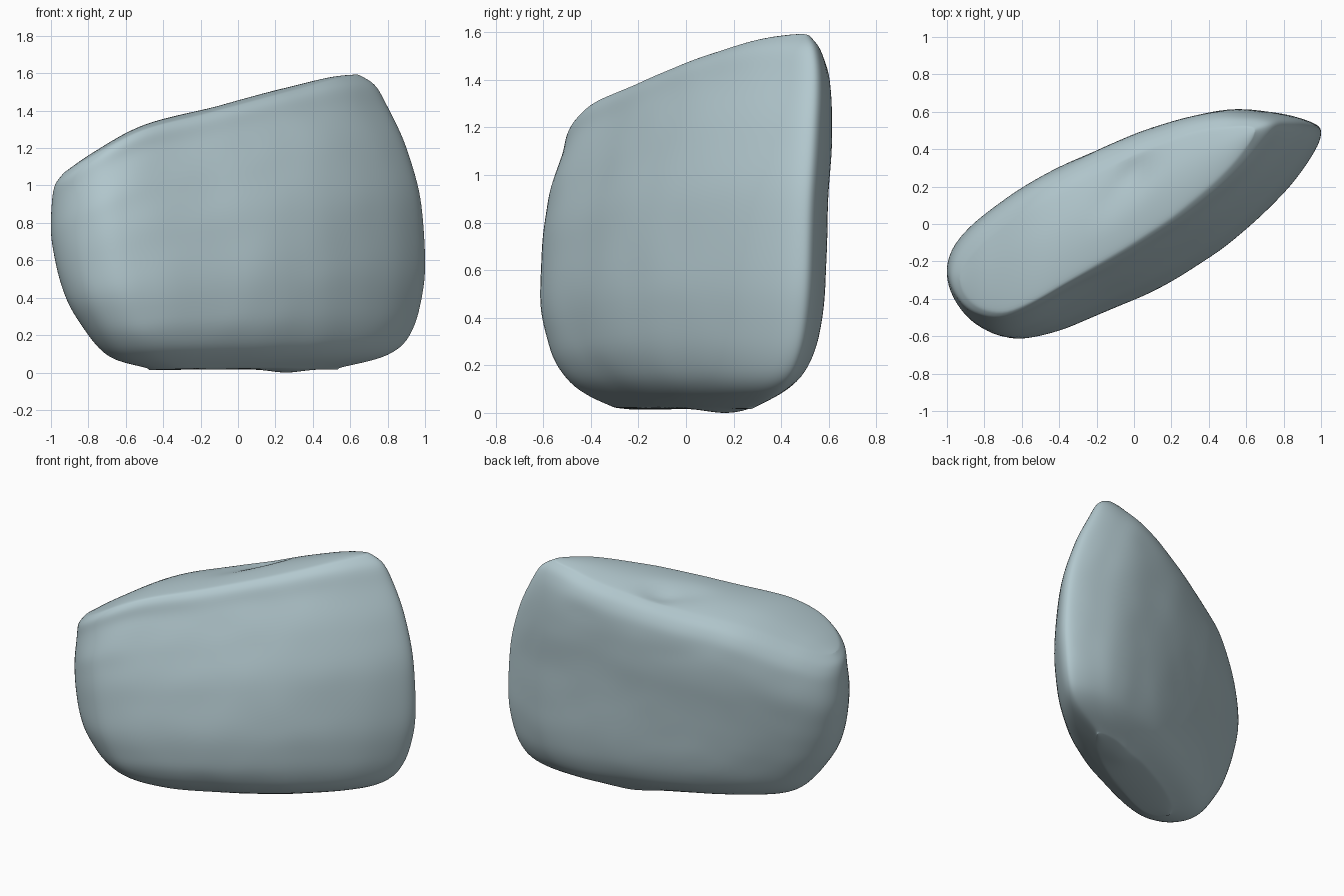
import bpy, bmesh, math
from mathutils import Vector, noise

if "Cube" in bpy.data.objects:
    bpy.data.objects.remove(bpy.data.objects["Cube"])


def curve(keys):
    """Smooth interpolation through (x, y) keys."""
    n = len(keys)
    sl = [(keys[i + 1][1] - keys[i][1]) / (keys[i + 1][0] - keys[i][0]) for i in range(n - 1)]
    m = [sl[0]] + [0 if sl[i - 1] * sl[i] <= 0 else 2 * sl[i - 1] * sl[i] / (sl[i - 1] + sl[i])
                   for i in range(1, n - 1)] + [sl[-1]]

    def f(x):
        x = min(max(x, keys[0][0]), keys[-1][0])
        i = 0
        while i < n - 2 and x > keys[i + 1][0]:
            i += 1
        (x0, y0), (x1, y1) = keys[i], keys[i + 1]
        h = x1 - x0
        t = (x - x0) / h
        return (y0 * (1 + 2 * t) * (1 - t) ** 2 + y1 * t * t * (3 - 2 * t)
                + h * m[i] * t * (1 - t) ** 2 + h * m[i + 1] * t * t * (t - 1))
    return f


def angle(keys):
    return curve([(math.acos(-u), v) for u, v in keys])


# Height of the sloping top along x
top = curve([(-1, 1.025), (-.95, 1.05), (-.8, 1.15), (-.5, 1.312), (-.2, 1.39), (0, 1.443),
             (.3, 1.52), (.55, 1.577), (.65, 1.585), (1, 1.585)])
# Bulge of the front and back faces from the line joining the two ends
front = angle([(-1, 0), (-.97, .14), (-.85, .32), (-.64, .45), (-.4, .48), (0, .475),
               (.4, .41), (.6, .335), (.8, .23), (.95, .1), (1, 0)])
back = angle([(-1, 0), (-.95, .13), (-.8, .22), (-.4, .315), (0, .33), (.4, .295),
              (.62, .245), (.8, .16), (.95, .07), (1, 0)])
# Per level: height fraction, left x, right x, left y, right y, front scale, back scale
LEVELS = [(.012, -.48, .54, -.22, .28, .36, .36), (.05, -.66, .79, -.24, .37, .62, .62),
          (.1, -.74, .9, -.25, .43, .82, .8), (.2, -.825, .968, -.27, .47, .97, .95),
          (.35, -.915, 1.003, -.28, .49, 1.03, 1), (.55, -.975, .985, -.265, .5, 1.0, 1),
          (.75, -1.003, .905, -.25, .52, .89, .98), (.9, -.995, .795, -.26, .53, .76, .91),
          (.97, -.978, .73, -.28, .52, .69, .79), (1, -.935, .65, -.29, .5, .6, .6)]
chan = [curve([(r[0], r[i]) for r in LEVELS]) for i in range(1, 7)]

N = 64  # steps along each face


def ring(s, k=1.0):
    """One closed ring at height fraction s; k narrows it to fill the caps."""
    xl, xr, yl, yr, fs, bs = [c(s) for c in chan]
    pts = []
    for j in range(2 * N):
        th = math.pi * (j if j <= N else 2 * N - j) / N
        a = (1 - math.cos(th)) / 2
        x = xl + (xr - xl) * a
        # the front face stays fuller high up on the left
        shoulder = 1 + .17 * min(1, s / .75) ** 3 * math.exp(-((a - .14) / .22) ** 2)
        df, db = -front(th) * fs * shoulder, back(th) * bs
        d = df if j <= N else db
        mid = (df + db) / 2
        d = mid + (d - mid) * k
        y = yl + (yr - yl) * a + d
        z = s * top(x) - s ** 6 * math.sin(th) * (.015 + .06 * max(0, d))
        if s > .99:                      # soft crown and chipped dents on top
            z += .025 * (1 - k * k) * math.sin(th)
            for cx, cy, dep in ((.0, .27, .05), (-.12, .13, .025)):
                p, q = x - cx, y - cy
                z -= dep * math.exp(-((p + q) / .13) ** 2 - ((p - q) / .08) ** 2)
        if s < .06:                      # small lump under the base
            z -= .02 * math.exp(-((x - .25) ** 2 + (y - .18) ** 2) / .012)
        if s < .02:
            z -= .008 * (1 - k * k)
        p = Vector((x, y, z))
        amp = .006 * min(1, s * 8)
        n = noise.noise(p * 5) + .5 * noise.noise(p * 13)
        p.y += amp * n * (-1 if j <= N else 1) * math.sin(th)
        pts.append(p)
    return pts


# Stack rings: underside, sides, top
fills = [.1, .25, .4, .55, .7, .82, .92]
heights = [.012 + .988 * (.5 - .5 * math.cos(math.pi * i / 60)) for i in range(61)]
rings = [ring(.012, k) for k in fills] + [ring(s) for s in heights] + [ring(1, k) for k in reversed(fills)]
verts = [p for r in rings for p in r]
W = 2 * N
faces = []
for r in range(len(rings) - 1):
    for j in range(W):
        k = (j + 1) % W
        faces.append((r * W + j, r * W + k, (r + 1) * W + k, (r + 1) * W + j))
for base, flip in ((0, True), ((len(rings) - 1) * W, False)):
    for j in range(N):
        f = list(dict.fromkeys((base + j, base + j + 1, base + (W - j - 1) % W, base + (W - j) % W)))
        faces.append(f[::-1] if flip else f)

mesh = bpy.data.meshes.new("boulder")
mesh.from_pydata(verts, [], faces)

# Merge doubled points at the cap ends, then wear the edges soft
bm = bmesh.new()
bm.from_mesh(mesh)
bmesh.ops.remove_doubles(bm, verts=bm.verts, dist=.002)
bmesh.ops.recalc_face_normals(bm, faces=bm.faces)
for _ in range(6):
    bmesh.ops.smooth_vert(bm, verts=bm.verts, factor=.5, use_axis_x=True, use_axis_y=True, use_axis_z=True)
low = min(v.co.z for v in bm.verts)
bmesh.ops.translate(bm, verts=bm.verts, vec=(0, 0, -low))
for f in bm.faces:
    f.smooth = True
bm.to_mesh(mesh)
bm.free()

stone = bpy.data.materials.new("pale blue grey stone")
stone.diffuse_color = (.45, .58, .62, 1)
stone.use_nodes = True
stone.node_tree.nodes["Principled BSDF"].inputs["Base Color"].default_value = stone.diffuse_color
mesh.materials.append(stone)
boulder = bpy.data.objects.new("boulder", mesh)
bpy.context.collection.objects.link(boulder)
